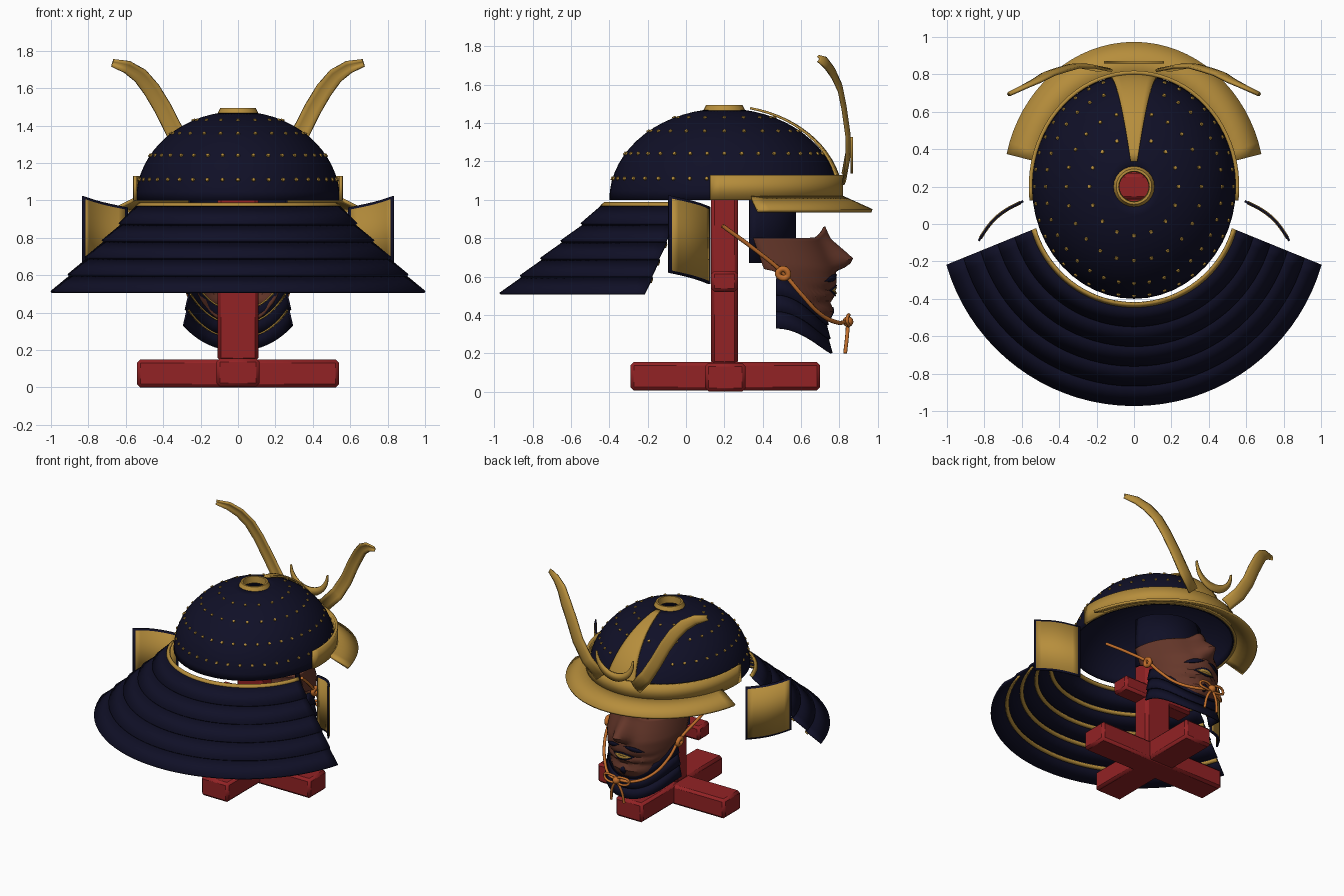
import bpy, bmesh
from math import sin, cos, pi, radians, exp, sqrt
from mathutils import Vector

if "Cube" in bpy.data.objects:
    bpy.data.objects.remove(bpy.data.objects["Cube"])


def material(name, rgb):
    m = bpy.data.materials.new(name)
    m.use_nodes = True
    m.diffuse_color = (*rgb, 1)
    m.node_tree.nodes["Principled BSDF"].inputs["Base Color"].default_value = (*rgb, 1)
    return m


NAVY = material("navy lacquer", (0.005, 0.005, 0.02))
GOLD = material("gold", (0.47, 0.27, 0.045))
RED = material("red wood", (0.29, 0.016, 0.018))
BROWN = material("brown mask", (0.13, 0.038, 0.023))
ORANGE = material("orange cord", (0.55, 0.16, 0.025))


def finish(name, bm, mat, thick=0.0, bevel=0.0):
    """Turn a bmesh into a named, coloured, smooth-by-angle object."""
    bmesh.ops.recalc_face_normals(bm, faces=bm.faces)
    mesh = bpy.data.meshes.new(name)
    bm.to_mesh(mesh)
    bm.free()
    mesh.materials.append(mat)
    ob = bpy.data.objects.new(name, mesh)
    bpy.context.collection.objects.link(ob)
    bpy.ops.object.select_all(action='DESELECT')
    ob.select_set(True)
    bpy.context.view_layer.objects.active = ob
    bpy.ops.object.shade_smooth_by_angle(angle=radians(35))
    if thick:
        mod = ob.modifiers.new("thickness", 'SOLIDIFY')
        mod.thickness, mod.offset = thick, 0
    if bevel:
        mod = ob.modifiers.new("bevel", 'BEVEL')
        mod.width, mod.segments = bevel, 1
    return ob


def sheet(name, f, nu, nv, mat, thick=0.0):
    """Surface f(u, v) with u and v from 0 to 1."""
    bm = bmesh.new()
    rows = [[bm.verts.new(f(i / nu, j / nv)) for j in range(nv + 1)] for i in range(nu + 1)]
    for a, b in zip(rows, rows[1:]):
        for j in range(nv):
            bm.faces.new((a[j], b[j], b[j + 1], a[j + 1]))
    bmesh.ops.remove_doubles(bm, verts=bm.verts, dist=1e-5)
    return finish(name, bm, mat, thick)


def box(name, lo, hi, mat):
    bm = bmesh.new()
    bmesh.ops.create_cube(bm, size=1)
    for v in bm.verts:
        v.co = [l + (c + 0.5) * (h - l) for c, l, h in zip(v.co, lo, hi)]
    return finish(name, bm, mat, bevel=0.018)


def lerp(pts, t):
    """Piecewise linear lookup in a list of (key, value)."""
    if t <= pts[0][0]:
        return pts[0][1]
    for (a, p), (b, q) in zip(pts, pts[1:]):
        if t <= b:
            return p + (q - p) * (t - a) / (b - a)
    return pts[-1][1]


def cord(name, pts, r, cyclic=False):
    cu = bpy.data.curves.new(name, 'CURVE')
    cu.dimensions, cu.bevel_depth, cu.bevel_resolution, cu.resolution_u = '3D', r, 2, 6
    sp = cu.splines.new('BEZIER')
    sp.bezier_points.add(len(pts) - 1)
    for bp, p in zip(sp.bezier_points, pts):
        bp.co = p
        bp.handle_left_type = bp.handle_right_type = 'AUTO'
    sp.use_cyclic_u, cu.use_fill_caps = cyclic, True
    cu.materials.append(ORANGE)
    bpy.context.collection.objects.link(bpy.data.objects.new(name, cu))


# Wooden stand
box("base_beam_across", (-0.54, 0.10, 0), (0.54, 0.31, 0.15), RED)
box("base_beam_along", (-0.115, -0.29, 0.005), (0.115, 0.70, 0.155), RED)
box("stand_post", (-0.11, 0.13, 0.14), (0.11, 0.27, 1.13), RED)
box("stand_arm", (-0.3, 0.13, 0.52), (0.3, 0.27, 0.63), RED)


# Helmet bowl, open at the crown
def bowl(a, phi, s=1.0):
    return Vector((0.545 * s * sin(phi) * cos(a), 0.2 + 0.6 * s * sin(phi) * sin(a),
                   1 + 0.475 * s * cos(phi)))


sheet("helmet_bowl", lambda u, v: bowl(2 * pi * u, 0.16 + (pi / 2 - 0.16) * v, 0.99),
      48, 14, NAVY, 0.012)

# Crown ring
ring = [(0.115, 1.455), (0.095, 1.495), (0.082, 1.495), (0.078, 1.445), (0.115, 1.455)]
sheet("crown_ring", lambda u, v: (ring[round(4 * v)][0] * cos(2 * pi * u),
                                  0.2 + ring[round(4 * v)][0] * sin(2 * pi * u),
                                  ring[round(4 * v)][1]), 24, 4, GOLD)

# Rivets in rows around the bowl
bm = bmesh.new()
for phi, n in ((1.335, 40), (1.04, 36), (0.72, 24), (0.45, 16)):
    for i in range(n):
        a = -pi / 2 + 2 * pi * i / n
        p = bowl(a, phi)
        nrm = Vector((p.x / 0.3, (p.y - 0.2) / 0.36, (p.z - 1) / 0.226))
        mat = nrm.to_track_quat('Z', 'Y').to_matrix().to_4x4()
        mat.translation = p
        bmesh.ops.create_cone(bm, cap_ends=True, segments=6, radius1=0.013, radius2=0.009,
                              depth=0.016, matrix=mat)
finish("bowl_rivets", bm, GOLD)


# Tapered gold plate down the middle of the bowl
def centre_plate(u, v):
    phi = 0.22 + 1.15 * u
    x = (2 * v - 1) * (0.018 + 0.105 * u)
    k = sqrt(1 - (x / 0.555) ** 2)
    return (x, 0.2 + 0.615 * k * sin(phi), 1 + 0.49 * k * cos(phi))


sheet("centre_plate", centre_plate, 14, 6, GOLD, 0.012)


# Brow band and sloping visor
def arc(a0, a1, u):
    return radians(a0 + (a1 - a0) * u)


def brow(u, v):
    a = arc(-7, 187, u)
    return (0.553 * cos(a), 0.2 + 0.61 * sin(a), 1.0 + 0.13 * v)


def visor(u, v):
    a = arc(13, 167, u)
    return ((0.55 + 0.145 * v) * cos(a), 0.2 + (0.61 + 0.16 * v) * sin(a), 1.015 - 0.072 * v)


sheet("brow_band", brow, 40, 1, GOLD, 0.02)
sheet("visor", visor, 32, 2, GOLD, 0.018)

# Horns and crescent crest
horn = [(0.15, 0.83, 1.11, 0.046), (0.25, 0.85, 1.22, 0.048), (0.33, 0.85, 1.35, 0.046),
        (0.40, 0.83, 1.49, 0.045), (0.46, 0.81, 1.59, 0.044), (0.52, 0.775, 1.665, 0.04),
        (0.59, 0.74, 1.712, 0.032), (0.67, 0.70, 1.735, 0.017)]
for side, sx in (("left", 1), ("right", -1)):
    def horn_point(u, v):
        i = round(u * 7)
        a, b = Vector(horn[max(i - 1, 0)][:3]), Vector(horn[min(i + 1, 7)][:3])
        across = Vector((b.z - a.z, 0, a.x - b.x)).normalized()
        p = Vector(horn[i][:3]) + across * horn[i][3] * (2 * v - 1)
        p.y -= 0.012 * (2 * v - 1) ** 2
        return (sx * p.x, p.y, p.z)
    sheet(side + "_horn", horn_point, 7, 4, GOLD, 0.014)


def crescent(u, v):
    a = arc(172, 368, u)
    r = 0.16 - 0.05 * v * sin(pi * u) - 0.008 * v
    return (r * cos(a), 0.865, 1.305 + r * sin(a) * 1.05)


sheet("crescent_crest", crescent, 28, 1, GOLD, 0.014)


# Neck guard of overlapping plates, each with a gold upper edge
def guard(u, t, drop=0.0):
    a = arc(196, 344, u)
    r = 0.565 + 0.475 * t
    return (r * cos(a), 0.125 - 0.055 * t + r * sin(a), 0.965 - 0.455 * t - drop)


for k in range(5):
    t0 = k / 5
    sheet(f"neck_plate_{k + 1}", lambda u, v: guard(u, t0 - 0.03 * (k > 0) + v * (0.2 + 0.03 * (k > 0)),
                                                   0.018 * (1 - v) * (k > 0)), 36, 1, NAVY, 0.012)
    sheet(f"neck_plate_trim_{k + 1}", lambda u, v: guard(u, t0 - 0.035 + 0.04 * v,
                                                         0.028 if k else -0.004), 36, 1, GOLD, 0.012)

# Side wings with gold faces
for side, sx in (("left", 1), ("right", -1)):
    def wing(u, v):
        bow = 0.022 * sin(pi * u)
        z0 = 0.56 + 0.06 * u
        return (sx * (0.592 + 0.238 * u + bow), 0.122 - 0.212 * u + bow, z0 + 0.403 * v)
    sheet(side + "_wing", wing, 8, 1, NAVY, 0.012)
    sheet(side + "_wing_gold", lambda u, v: wing(0.05 + 0.9 * u, 0.035 + 0.93 * v),
          8, 1, GOLD, 0.019)

# Curved lining behind the mask
sheet("head_lining", lambda u, v: (0.26 * cos(pi * u), 0.33 + 0.24 * sin(pi * u), 0.67 + 0.38 * v),
      20, 1, NAVY, 0.01)

# Face mask
front = [(0.36, 0.735), (0.42, 0.765), (0.47, 0.745), (0.5, 0.775), (0.53, 0.76),
         (0.56, 0.78), (0.64, 0.775), (0.7, 0.75), (0.8, 0.70)]
nose = [(0.63, 0.0), (0.66, 0.075), (0.69, 0.115), (0.78, 0.055), (0.86, 0.02)]
back = [(0.36, 0.5), (0.6, 0.42), (0.8, 0.35)]
half = [(0.36, 0.2), (0.5, 0.25), (0.65, 0.28)]


def face(th, z, out=0.0):
    yb = lerp(back, z)
    y = yb + (lerp(front, z) - yb) * cos(th) + lerp(nose, z) * exp(-(th / 0.2) ** 2)
    return ((lerp(half, z) + out) * sin(th), y + out * cos(th), z)


def mask(u, v):
    s = 2 * u - 1
    th = s * (0.45 + 0.55 * abs(s)) * pi / 2
    z0 = 0.36 + 0.28 * abs(sin(th)) ** 5
    return face(th, z0 + (0.8 + 0.06 * exp(-(th / 0.25) ** 2) - z0) * v)


sheet("face_mask", mask, 40, 24, BROWN, 0.012)


# Painted marks that follow the mask
def mark(name, mat, th0, th1, z0, z1, h, out, power=1):
    def f(u, v):
        w = h * max(sin(pi * u), 0.02) ** power
        return face(th0 + (th1 - th0) * u, z0 + (z1 - z0) * u + w * (2 * v - 1), out)
    sheet(name, f, 12, 2, mat, 0.006)


mark("lips", NAVY, -0.34, 0.34, 0.527, 0.527, 0.03, 0.008)
mark("teeth", GOLD, -0.26, 0.26, 0.527, 0.527, 0.017, 0.015)
mark("chin_tuft", NAVY, -0.12, 0.12, 0.41, 0.41, 0.03, 0.008)
for side, sx in (("left", 1), ("right", -1)):
    mark(side + "_moustache", NAVY, sx * 0.07, sx * 0.6, 0.61, 0.575, 0.016, 0.008)


# Throat guard of three plates with gold inner edges
def throat(u, t, out=0.0):
    a = pi * u
    side = abs(cos(a)) ** 2.5
    top, low = 0.42 + 0.17 * side, 0.2 + 0.13 * side
    return ((0.25 + 0.03 * t + out) * cos(a), 0.47 + (0.25 + 0.03 * t + out) * sin(a),
            top + (low - top) * t)


for k in range(3):
    sheet(f"throat_plate_{k + 1}", lambda u, v: throat(u, (k + v) / 3, 0.01 * v), 28, 1, NAVY, 0.01)
    sheet(f"throat_trim_{k + 1}", lambda u, v: throat(u, (k + 0.12 * v) / 3, -0.008), 28, 1, GOLD, 0.008)

# Chin cord with side knots and a bow
for side, sx in (("left", 1), ("right", -1)):
    path = [(0.41, 0.19, 0.865), (0.35, 0.36, 0.74), (0.295, 0.5, 0.625), (0.27, 0.6, 0.51),
            (0.2, 0.7, 0.405), (0.1, 0.79, 0.36), (0, 0.835, 0.365)]
    cord(side + "_cord", [(sx * x, y, z) for x, y, z in path], 0.011)
    cord(side + "_bow_loop", [(0, 0.84, 0.365), (sx * 0.06, 0.85, 0.4),
                              (sx * 0.105, 0.84, 0.375), (sx * 0.06, 0.85, 0.345)], 0.009, True)
    cord(side + "_bow_tail", [(0, 0.845, 0.365), (sx * 0.04, 0.84, 0.29),
                              (sx * 0.055, 0.83, 0.2)], 0.01)
    cord(side + "_side_knot", [(sx * 0.3, 0.48, 0.61), (sx * 0.305, 0.51, 0.64),
                               (sx * 0.3, 0.53, 0.6)], 0.016, True)
bm = bmesh.new()
bmesh.ops.create_uvsphere(bm, u_segments=12, v_segments=8, radius=0.028)
bmesh.ops.translate(bm, verts=bm.verts, vec=(0, 0.845, 0.365))
finish("bow_knot", bm, ORANGE)
